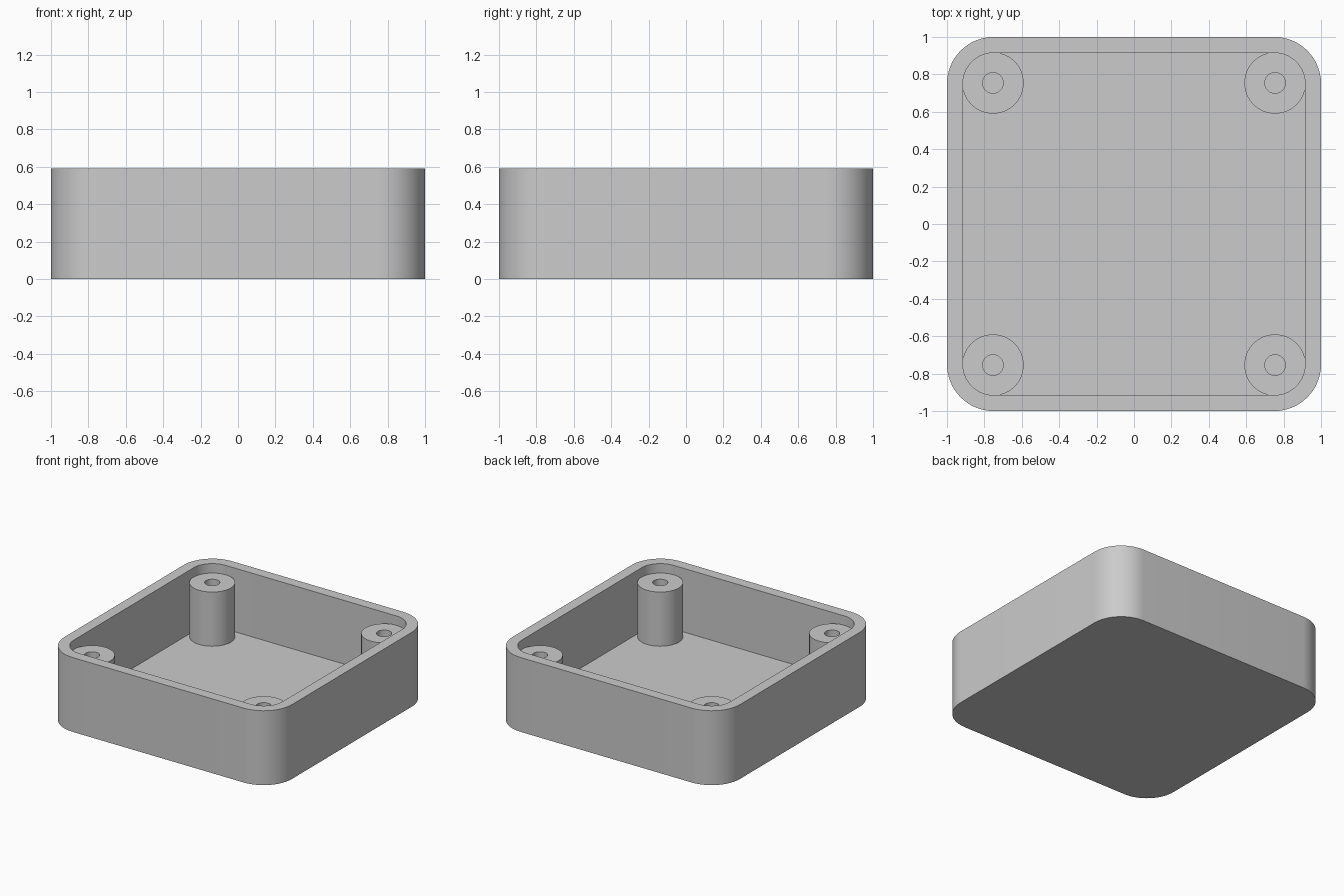
import bpy
import bmesh
from math import cos, sin, pi, radians

if "Cube" in bpy.data.objects:
    bpy.data.objects.remove(bpy.data.objects["Cube"], do_unlink=True)

WALL = 0.085
HEIGHT = 0.59
POST_TOP = 0.515
CORNER = 0.75          # centre of the corner rounding
ROUND = 0.25           # outer corner radius

grey = bpy.data.materials.new("grey plastic")
grey.use_nodes = True
colour = (0.6, 0.6, 0.6, 1)
grey.diffuse_color = colour
grey.node_tree.nodes["Principled BSDF"].inputs["Base Color"].default_value = colour


def rounded_ring(offset, radius, z, steps=16):
    """Square outline with rounded corners; offset 0 gives a circle."""
    points = []
    for corner, (sx, sy) in enumerate([(1, 1), (-1, 1), (-1, -1), (1, -1)]):
        for i in range(steps + (offset > 0)):
            a = (corner + i / steps) * pi / 2
            points.append((sx * offset + radius * cos(a),
                           sy * offset + radius * sin(a), z))
    return points


def loft(name, rings, location=(0, 0, 0), cap=False):
    """Skin consecutive rings, optionally capping both ends."""
    bm = bmesh.new()
    loops = [[bm.verts.new(p) for p in ring] for ring in rings]
    for low, high in zip(loops, loops[1:]):
        for i in range(len(low)):
            j = (i + 1) % len(low)
            bm.faces.new((low[i], low[j], high[j], high[i]))
    if cap:
        bm.faces.new(loops[0][::-1])
        bm.faces.new(loops[-1])
    mesh = bpy.data.meshes.new(name)
    bm.to_mesh(mesh)
    bm.free()
    mesh.materials.append(grey)
    obj = bpy.data.objects.new(name, mesh)
    obj.location = location
    bpy.context.collection.objects.link(obj)
    bpy.ops.object.select_all(action="DESELECT")
    obj.select_set(True)
    bpy.context.view_layer.objects.active = obj
    bpy.ops.object.shade_smooth_by_angle(angle=radians(30))


# Open tray: outside wall, rim, inside wall and floor
inner = ROUND - WALL
loft("tray", [rounded_ring(CORNER, ROUND, 0),
              rounded_ring(CORNER, ROUND, HEIGHT),
              rounded_ring(CORNER, inner, HEIGHT),
              rounded_ring(CORNER, inner, WALL)], cap=True)

# Screw posts, each with a bore down to the floor
for side, x in (("left", 1), ("right", -1)):
    for end, y in (("front", -1), ("back", 1)):
        loft(f"{end}_{side}_post",
             [rounded_ring(0, 0.164, WALL),
              rounded_ring(0, 0.164, POST_TOP),
              rounded_ring(0, 0.055, POST_TOP),
              rounded_ring(0, 0.055, WALL)],
             location=(x * 0.754, y * 0.754, 0))
